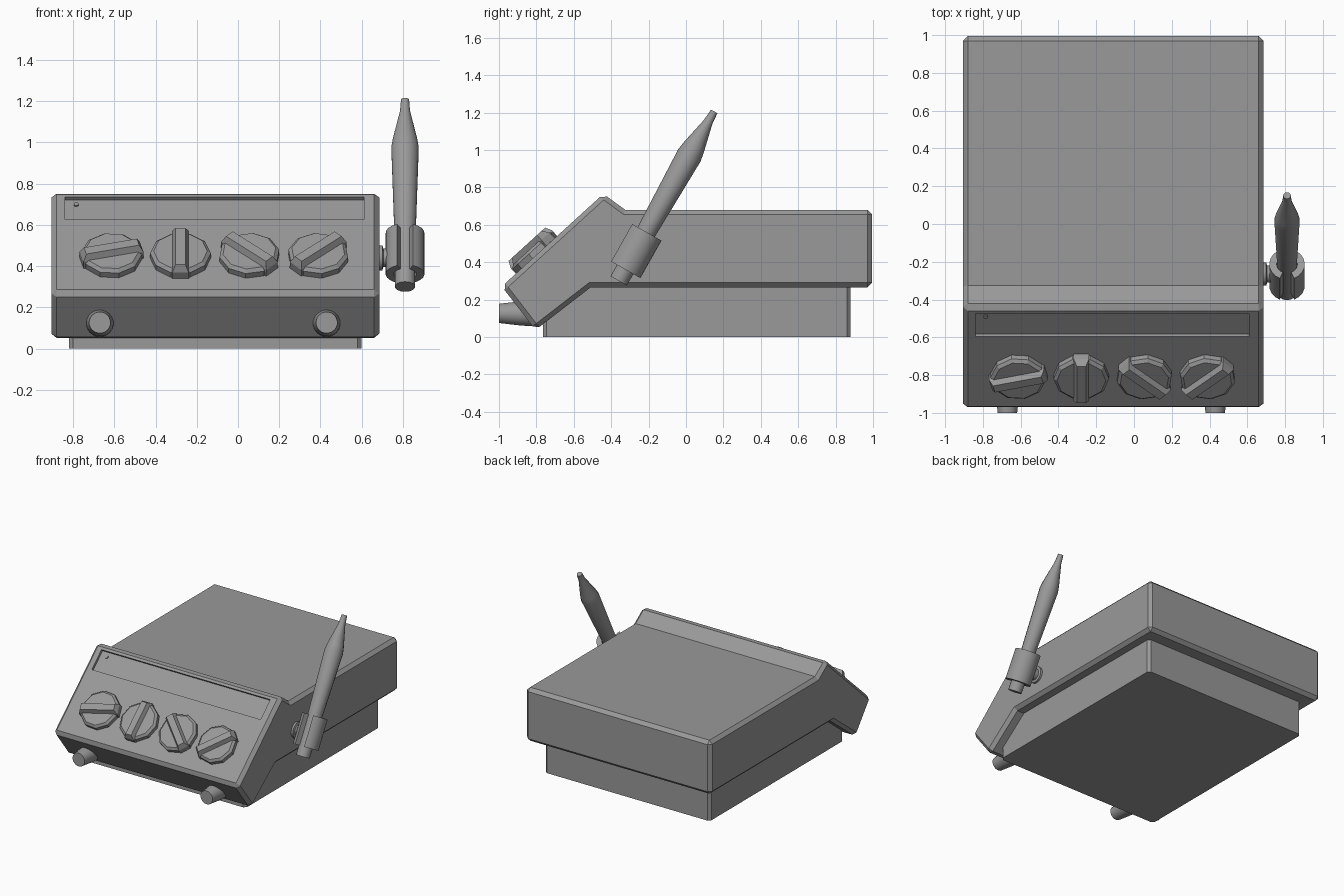
import bpy, bmesh
from math import radians, sin, cos, pi
from mathutils import Matrix, Vector

cube = bpy.data.objects.get("Cube")
if cube:
    bpy.data.objects.remove(cube, do_unlink=True)

GREY = (0.32, 0.32, 0.32, 1)
grey = bpy.data.materials.new("plain grey")
grey.use_nodes = True
grey.diffuse_color = GREY
grey.node_tree.nodes["Principled BSDF"].inputs["Base Color"].default_value = GREY


def finish(name, bm, matrix, smooth=False):
    """Turn a bmesh into a placed object with the shared material."""
    bmesh.ops.transform(bm, matrix=matrix, verts=bm.verts)
    bmesh.ops.recalc_face_normals(bm, faces=bm.faces)
    mesh = bpy.data.meshes.new(name)
    bm.to_mesh(mesh)
    bm.free()
    mesh.materials.append(grey)
    obj = bpy.data.objects.new(name, mesh)
    bpy.context.collection.objects.link(obj)
    if smooth:
        bpy.ops.object.select_all(action='DESELECT')
        obj.select_set(True)
        bpy.context.view_layer.objects.active = obj
        bpy.ops.object.shade_smooth_by_angle(angle=radians(32))
    return obj


def loft(name, rings, matrix, smooth=False):
    """Skin a stack of equal-length rings and cap both ends."""
    bm = bmesh.new()
    loops = [[bm.verts.new(p) for p in ring] for ring in rings]
    n = len(loops[0])
    for low, high in zip(loops, loops[1:]):
        for i in range(n):
            j = (i + 1) % n
            bm.faces.new((low[i], low[j], high[j], high[i]))
    bm.faces.new(loops[0][::-1])
    bm.faces.new(loops[-1])
    return finish(name, bm, matrix, smooth)


def lathe(name, profile, sides, matrix, smooth=False):
    """Revolve (radius, height) pairs around local z."""
    angles = [2 * pi * (i + 0.5) / sides for i in range(sides)]
    rings = [[(r * cos(a), r * sin(a), z) for a in angles] for r, z in profile]
    return loft(name, rings, matrix, smooth)


def slab(name, layers, matrix):
    """Tapered block from (half x, half y, z) layers."""
    rings = [[(-x, -y, z), (x, -y, z), (x, y, z), (-x, y, z)] for x, y, z in layers]
    return loft(name, rings, matrix)


def chamfer(obj, width, rule):
    bm = bmesh.new()
    bm.from_mesh(obj.data)
    bm.normal_update()
    edges = [e for e in bm.edges if rule(e)]
    bmesh.ops.bevel(bm, geom=edges, offset=width, offset_type='OFFSET',
                    segments=1, profile=0.5, affect='EDGES')
    bm.to_mesh(obj.data)
    bm.free()


def at(x, y, z):
    return Matrix.Translation((x, y, z))


# Housing: side profile extruded across the width, convex edges chamfered
side = [(-0.985, 0.27), (-0.805, 0.037), (-0.51, 0.265), (0.995, 0.265),
        (0.995, 0.68), (-0.325, 0.68), (-0.442, 0.765)]
housing = loft("housing", [[(x, y, z) for y, z in side] for x in (-0.905, 0.685)],
               Matrix.Identity(4))
chamfer(housing, 0.025, lambda e: e.is_convex)

# Base plinth with chamfered upright corners
base = slab("base", [(0.71, 0.8225, 0), (0.71, 0.8225, 0.3)], at(-0.11, 0.0575, 0))
chamfer(base, 0.02, lambda e: abs(e.verts[0].co.z - e.verts[1].co.z) > 0.1)

# Sloping control panel frame: local x across, y up the slope, z outward
panel = at(0, -0.975, 0.28) @ Matrix.Rotation(radians(42.3), 4, 'X')

# Shallow display recess
cutter = slab("recess_cutter", [(0.725, 0.081, -0.02), (0.725, 0.081, 0.06)],
              panel @ at(-0.115, 0.595, 0))
cutter.hide_render = True
cut = housing.modifiers.new("recess", 'BOOLEAN')
cut.operation = 'DIFFERENCE'
cut.solver = 'EXACT'
cut.object = cutter
bpy.context.view_layer.objects.active = housing
bpy.ops.object.modifier_apply(modifier=cut.name)
bpy.data.objects.remove(cutter, do_unlink=True)
lathe("indicator_lamp", [(0.012, -0.025), (0.012, -0.012)], 10,
      panel @ at(-0.785, 0.64, 0))

# Dials, each a chamfered disc with a wedge grip
for i, angle in enumerate((14, 90, -43, 43)):
    place = panel @ at(-0.613 + 0.334 * i, 0.237, 0) @ Matrix.Rotation(radians(angle), 4, 'Z')
    lathe(f"dial_{i + 1}", [(0.147, -0.01), (0.147, 0.03), (0.13, 0.045)], 10, place)
    slab(f"dial_grip_{i + 1}",
         [(0.15, 0.042, 0), (0.15, 0.04, 0.04), (0.132, 0.024, 0.076)], place)

# Front sockets
for name, x in (("right_socket", -0.67), ("left_socket", 0.43)):
    lathe(name, [(0.07, 0), (0.066, 0.08), (0.052, 0.2)], 20,
          at(x, -0.8, 0.126) @ Matrix.Rotation(pi / 2, 4, 'X'), True)

# Hand tool leaning back in its clip
tool = at(0.81, -0.36, 0.30) @ Matrix.Rotation(radians(-29.4), 4, 'X')
lathe("hand_tool", [(0.05, 0), (0.053, 0.3), (0.068, 0.77), (0.06, 0.82),
                    (0.025, 0.975), (0.02, 1.04)], 14, tool, True)

# Open clip: a C section extruded along the tool, gap facing forward
sweep = [radians(-90 + 24 + 312 * i / 18) for i in range(19)]
section = [(0.094 * cos(a), 0.094 * sin(a)) for a in sweep]
section += [(0.055 * cos(a), 0.055 * sin(a)) for a in reversed(sweep)]
loft("tool_clip", [[(x, y, z) for x, y in section] for z in (0.07, 0.30)], tool, True)

# Clip mount on the housing side
mount = at(0.675, -0.265, 0.44) @ Matrix.Rotation(pi / 2, 4, 'Y')
lathe("clip_mount", [(0.062, 0), (0.062, 0.025), (0.045, 0.03), (0.045, 0.075)],
      16, mount, True)
